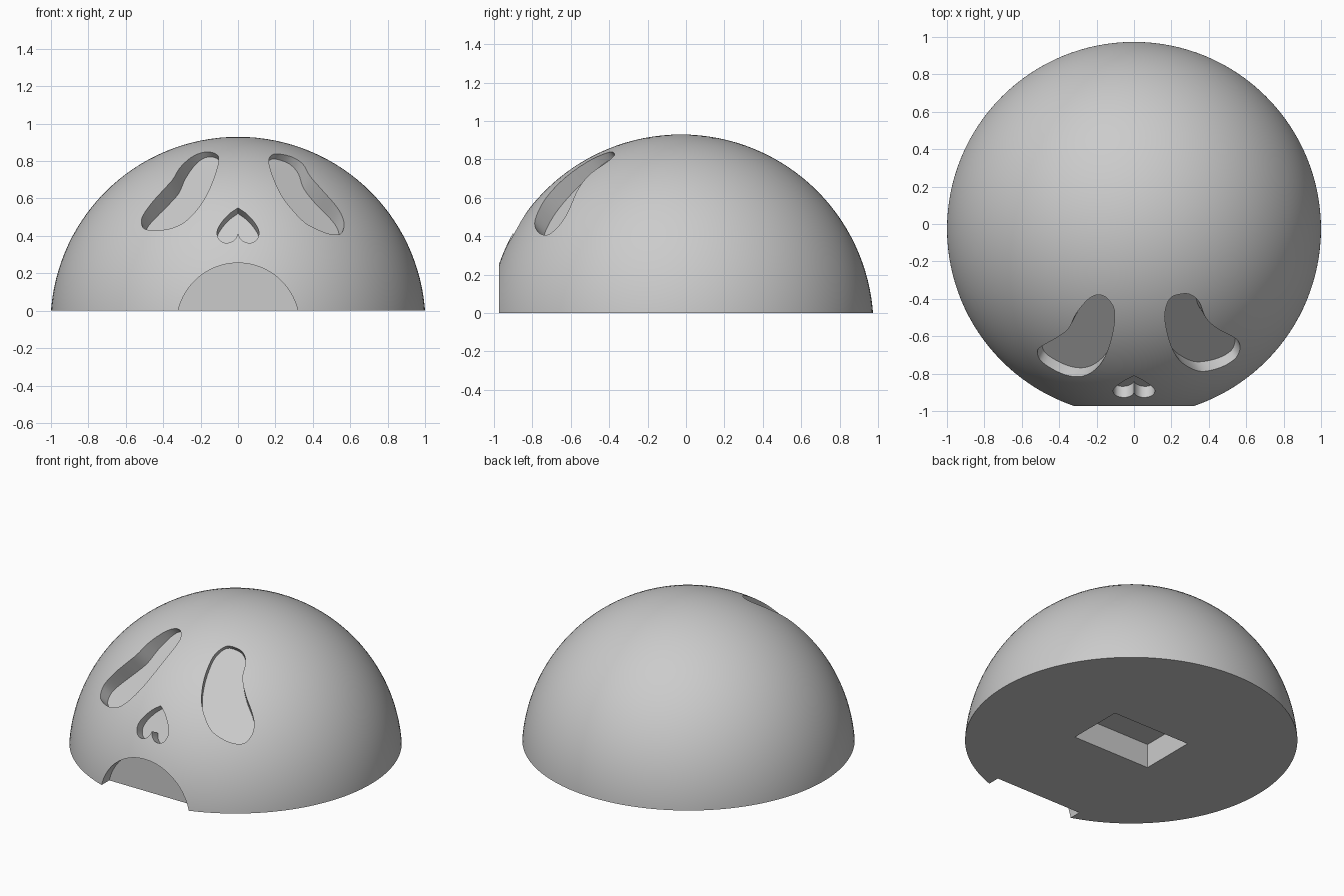
import bpy, bmesh, math
from mathutils import Vector, Matrix

cube = bpy.data.objects.get("Cube")
if cube:
    bpy.data.objects.remove(cube, do_unlink=True)

R = 1.0026                              # sphere radius
C = Vector((0, -0.026, -0.073))         # sphere centre, just under the base

grey = bpy.data.materials.new("plain grey")
grey.use_nodes = True
grey.diffuse_color = (0.6, 0.6, 0.6, 1)
grey.node_tree.nodes["Principled BSDF"].inputs["Base Color"].default_value = (0.6, 0.6, 0.6, 1)


def to_object(bm, name):
    bmesh.ops.recalc_face_normals(bm, faces=bm.faces)
    mesh = bpy.data.meshes.new(name)
    bm.to_mesh(mesh)
    bm.free()
    mesh.materials.append(grey)
    obj = bpy.data.objects.new(name, mesh)
    bpy.context.collection.objects.link(obj)
    return obj


def spline(pts, closed, steps=5):
    """Smooth curve through the points."""
    n, out = len(pts), []
    pick = (lambda i: pts[i % n]) if closed else (lambda i: pts[min(max(i, 0), n - 1)])
    for i in range(n if closed else n - 1):
        a, b, c, d = (Vector(pick(i + k)) for k in (-1, 0, 1, 2))
        for s in range(steps):
            t = s / steps
            out.append(b + (c - a) * t / 2 + (a * 2 - b * 5 + c * 4 - d) * t**2 / 2
                       + (b * 3 - a - c * 3 + d) * t**3 / 2)
    return out if closed else out + [Vector(pts[-1])]


def pocket_cutter(name, outline, axis, floor):
    """Prism along axis whose sides pass through a front outline laid on the sphere."""
    axis = Vector(axis).normalized()
    bm = bmesh.new()
    rings = [[], []]
    for x, z in outline:
        p = Vector((x, 0, z - C.z))
        p.y = -math.sqrt(R * R - p.length_squared)
        for ring, level in zip(rings, (floor, 1.25)):
            ring.append(bm.verts.new(C + p + axis * (level - p.dot(axis))))
    low, high = rings
    bm.faces.new(low)
    bm.faces.new(high)
    for i in range(len(low)):
        j = (i + 1) % len(low)
        bm.faces.new((low[i], low[j], high[j], high[i]))
    return to_object(bm, name)


# Dome: sphere sliced flat at the base
bm = bmesh.new()
bmesh.ops.create_uvsphere(bm, u_segments=128, v_segments=64, radius=R,
                          matrix=Matrix.Translation(C))
cut = bmesh.ops.bisect_plane(bm, geom=bm.verts[:] + bm.edges[:] + bm.faces[:],
                             plane_co=(0, 0, 0), plane_no=(0, 0, -1), clear_outer=True)
rim = [e for e in cut["geom_cut"] if isinstance(e, bmesh.types.BMEdge)]
bmesh.ops.contextual_create(bm, geom=rim)
dome = to_object(bm, "dome")

# Eye sockets
right_eye = [(-.103, .815), (-.135, .845), (-.19, .846), (-.25, .82), (-.31, .765),
             (-.35, .70), (-.40, .645), (-.46, .578), (-.505, .515), (-.517, .475),
             (-.50, .438), (-.44, .43), (-.36, .44), (-.285, .475), (-.22, .54),
             (-.165, .625), (-.122, .73)]
left_eye = [(.166, .81), (.19, .837), (.24, .835), (.30, .817), (.35, .78),
            (.385, .72), (.45, .645), (.515, .572), (.555, .51), (.567, .455),
            (.55, .413), (.505, .408), (.44, .428), (.36, .47), (.295, .535),
            (.24, .605), (.197, .69), (.17, .77)]
cutters = [
    pocket_cutter("right_eye_cutter", spline(right_eye, True), (-.33, -.62, .71), .895),
    pocket_cutter("left_eye_cutter", spline(left_eye, True), (.37, -.615, .70), .895),
]

# Nose: upside-down heart, mirrored from one half
half = spline([(0, .55), (.05, .515), (.093, .465), (.112, .42), (.10, .38),
               (.07, .363), (.035, .368), (.01, .39), (0, .415)], False)
nose = half + [Vector((-p.x, p.y)) for p in half[-2:0:-1]]
cutters.append(pocket_cutter("nose_cutter", nose, (0, -.87, .5), .93))

# Mouth: round recess in the front
bm = bmesh.new()
bmesh.ops.create_cone(bm, cap_ends=True, segments=128, radius1=.328, radius2=.328, depth=.4,
                      matrix=Matrix.Translation((0, -1.093, C.z)) @ Matrix.Rotation(math.pi / 2, 4, 'X'))
cutters.append(to_object(bm, "mouth_cutter"))

# Rectangular pocket under the base
bm = bmesh.new()
bmesh.ops.create_cube(bm, size=1, matrix=Matrix.Translation((0, C.y, 0))
                      @ Matrix.Diagonal((.57, .375, .32, 1)))
cutters.append(to_object(bm, "base_pocket_cutter"))

# Carve everything out of the dome
bpy.context.view_layer.objects.active = dome
for cutter in cutters:
    mod = dome.modifiers.new(cutter.name, 'BOOLEAN')
    mod.operation, mod.solver, mod.object = 'DIFFERENCE', 'EXACT', cutter
    bpy.ops.object.modifier_apply(modifier=mod.name)
    bpy.data.objects.remove(cutter, do_unlink=True)

bpy.ops.object.select_all(action='DESELECT')
dome.select_set(True)
bpy.ops.object.shade_smooth_by_angle(angle=math.radians(30))
